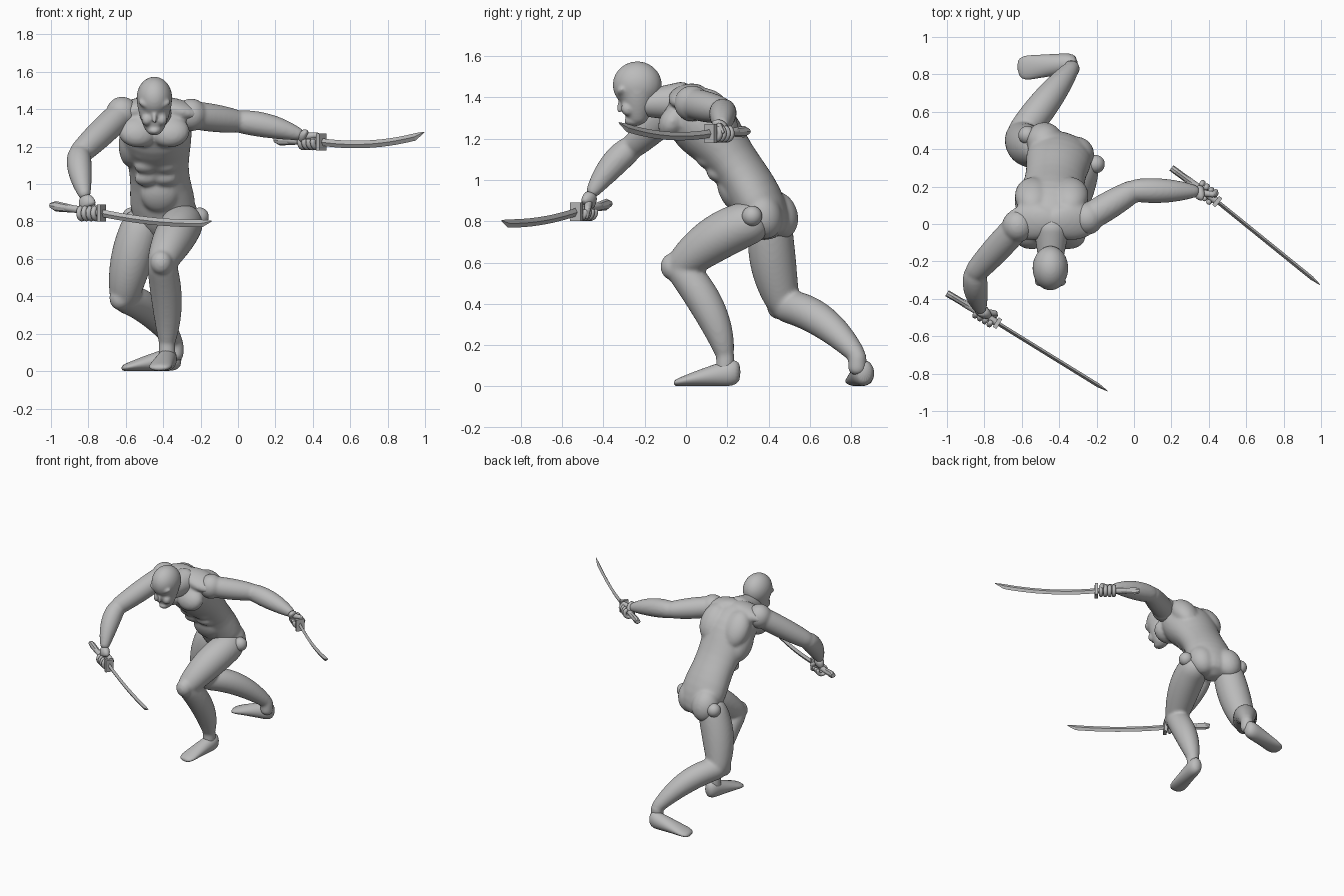
import bpy, bmesh, math
from mathutils import Vector, Matrix, Euler
from mathutils.geometry import interpolate_bezier

cube = bpy.data.objects.get("Cube")
if cube:
    bpy.data.objects.remove(cube, do_unlink=True)

grey = bpy.data.materials.new("plain grey")
grey.use_nodes = True
grey.diffuse_color = (0.5, 0.5, 0.5, 1)
grey.node_tree.nodes["Principled BSDF"].inputs["Base Color"].default_value = grey.diffuse_color

X, Y, Z = Matrix.Identity(3)


def loft(bm, rings, side, axis=None, sides=16):
    """Closed tube through rings of (centre, half width, half depth)."""
    loops = []
    last = len(rings) - 1
    for i, (centre, width, depth) in enumerate(rings):
        along = axis or rings[min(i + 1, last)][0] - rings[max(i - 1, 0)][0]
        along = along.normalized()
        u = (side - along * side.dot(along)).normalized()
        v = along.cross(u)
        angles = [math.tau * k / sides for k in range(sides)]
        loops.append([bm.verts.new(centre + u * width * math.cos(a) + v * depth * math.sin(a)) for a in angles])
    for low, high in zip(loops, loops[1:]):
        for k in range(sides):
            j = (k + 1) % sides
            bm.faces.new((low[k], low[j], high[j], high[k]))
    bm.faces.new(loops[0][::-1])
    bm.faces.new(loops[-1])


def limb(bm, start, end, start_radius, end_radius, bulge=0, bow=Vector(), side=X):
    """Round-ended muscle between two joints, swelling and bowing in the middle."""
    rings = []
    steps = 8
    for i in range(steps + 1):
        t = i / steps
        arch = 4 * t * (1 - t)
        radius = start_radius + (end_radius - start_radius) * t + bulge * arch
        rings.append((start.lerp(end, t) + bow * arch, radius, radius))
    along = (end - start).normalized()
    rings.insert(0, (start - along * start_radius * 0.6, start_radius * 0.7, start_radius * 0.7))
    rings.append((end + along * end_radius * 0.6, end_radius * 0.7, end_radius * 0.7))
    loft(bm, rings, side)


def blob(bm, centre, size, rotation=(0, 0, 0)):
    turn = Euler([math.radians(a) for a in rotation])
    matrix = Matrix.LocRotScale(centre, turn, Vector(size))
    bmesh.ops.create_uvsphere(bm, u_segments=20, v_segments=12, radius=1, matrix=matrix)


def finish(name, bm, voxel=0, smooth=True, soften_steps=4):
    """Make the object; a voxel size fuses overlapping masses into one skin."""
    bmesh.ops.recalc_face_normals(bm, faces=bm.faces)
    mesh = bpy.data.meshes.new(name)
    bm.to_mesh(mesh)
    bm.free()
    mesh.materials.append(grey)
    ob = bpy.data.objects.new(name, mesh)
    bpy.context.collection.objects.link(ob)
    if smooth:
        mesh.shade_smooth()
        ob.modifiers.new("round", "SUBSURF").levels = 1
    if voxel:
        fuse = ob.modifiers.new("fuse", "REMESH")
        fuse.mode = "VOXEL"
        fuse.voxel_size = voxel
        fuse.use_smooth_shade = True
        soften = ob.modifiers.new("soften", "SMOOTH")
        soften.iterations = soften_steps


# Joints of the pose
head = Vector((-.447, -.236, 1.46))
collar = Vector((-.44, -.07, 1.41))
pelvis = Vector((-.38, .42, .71))
left_hip, left_knee, left_ankle = Vector((-.285, .33, .8)), Vector((-.41, -.03, .58)), Vector((-.38, .19, .15))
right_hip, right_knee, right_ankle = Vector((-.51, .41, .8)), Vector((-.61, .475, .39)), Vector((-.335, .83, .15))
left_shoulder, left_elbow, left_wrist = Vector((-.25, .03, 1.37)), Vector((0, .18, 1.335)), Vector((.33, .175, 1.265))
right_shoulder, right_elbow, right_wrist = Vector((-.62, -.01, 1.38)), Vector((-.85, -.26, 1.16)), Vector((-.82, -.455, .94))

# Head: smooth masked skull tapering to the chin, with slight nose, brows and cheeks
bm = bmesh.new()
blob(bm, head, (.098, .122, .115))
chin = head - Z * .16
limb(bm, head - Z * .02, chin, .097, .055, .006)
blob(bm, chin - Z * .015 - Y * .015, (.04, .05, .025))
face = chin - Y * .075
blob(bm, face + Z * .07, (.014, .02, .05), (-20, 0, 0))
for s in (-1, 1):
    blob(bm, face + X * s * .045 + Z * .125, (.045, .025, .02), (0, -25 * s, 0))
    blob(bm, face + X * s * .04 + Z * .045 + Y * .03, (.03, .035, .035))
finish("head", bm, .007, soften_steps=8)

bm = bmesh.new()
limb(bm, chin + Z * .07, collar + Y * .06 - Z * .03, .06, .1)
finish("neck", bm)

# Torso: curved spine fused with muscle masses
bm = bmesh.new()
spine = interpolate_bezier(pelvis, Vector((-.41, .36, .96)), Vector((-.45, .12, 1.26)), collar, 9)
widths = (.09, .17, .185, .165, .163, .185, .2, .19, .13)
depths = (.08, .12, .13, .125, .12, .145, .17, .14, .09)
loft(bm, list(zip(spine, widths, depths)), X - Y * .15)
for s in (-1, 1):
    out = X * s
    # Chest, trapezius, shoulder blade, flank and buttock
    blob(bm, Vector((-.45, -.06, 1.28)) + out * .085, (.11, .07, .09), (-30, 0, -8 * s))
    blob(bm, Vector((-.44, .01, 1.405)) + out * .11, (.15, .1, .05), (10, 15 * s, 0))
    blob(bm, Vector((-.44, .15, 1.32)) + out * .1, (.1, .08, .14), (34, 0, 0))
    blob(bm, Vector((-.45, .13, 1.21)) + out * .13, (.06, .09, .13), (34, 0, 0))
    blob(bm, Vector((-.395, .41, .83)) + (out - Y * s * .45) * .085, (.1, .095, .12), (20, 0, 0))
    # Stomach rows
    for row in range(3):
        blob(bm, Vector((-.44, .045, 1.155)) + out * .05 + (Y * .05 - Z * .065) * row, (.065, .05, .034), (-30, 0, 0))
blob(bm, Vector((-.42, .21, .94)), (.1, .05, .1), (25, 0, 0))
finish("torso", bm, .01, soften_steps=10)

# Hip joints
for name, centre in (("left", Vector((-.205, .32, .825))), ("right", Vector((-.57, .475, .825)))):
    bm = bmesh.new()
    blob(bm, centre, (.05, .05, .05))
    finish(name + "_hip_joint", bm)


# Legs: thigh, kneecap, calf and ankle fused
def leg(name, hip, knee, ankle, kneecap, thigh_bow, calf_bow):
    bm = bmesh.new()
    limb(bm, hip, knee, .105, .08, .022, thigh_bow)
    limb(bm, knee, ankle, .08, .046, .02, calf_bow)
    blob(bm, knee + kneecap, (.06, .055, .065))
    limb(bm, ankle, ankle - Z * .07, .046, .046)
    finish(name, bm, .01, soften_steps=8)


leg("left_leg", left_hip, left_knee, left_ankle, -Y * .04, Z * .03 + X * .01, Y * .035 + X * .015)
leg("right_leg", right_hip, right_knee, right_ankle, -Y * .03 - X * .02, -Y * .02 - X * .01, Z * .05)


# Feet: wedge from heel to toe
def foot(name, heel, toe, half_width):
    rings = []
    steps = 8
    for i in range(steps + 1):
        t = i / steps
        height = .07 - .055 * t ** 1.3
        width = (half_width + .018 * t) * (.65 if i in (0, steps) else 1)
        rings.append((heel.lerp(toe, t) + Z * height, width, height * (.7 if i == 0 else 1)))
    bm = bmesh.new()
    loft(bm, rings, Z.cross(toe - heel), toe - heel)
    finish(name, bm)


foot("left_foot", Vector((-.365, .265, 0)), Vector((-.425, -.06, 0)), .048)
foot("right_foot", Vector((-.3, .865, 0)), Vector((-.625, .83, 0)), .052)


# Arms: deltoid, upper arm and forearm fused
def arm(name, shoulder, elbow, wrist, bow):
    bm = bmesh.new()
    blob(bm, shoulder, (.088, .09, .088))
    limb(bm, shoulder, elbow, .075, .062, .008, side=Z)
    limb(bm, elbow, wrist, .062, .034, .018, bow, side=Z)
    finish(name, bm, .009, soften_steps=8)


arm("left_arm", left_shoulder, left_elbow, left_wrist, Z * .01)
arm("right_arm", right_shoulder, right_elbow, right_wrist, Z * .02 - X * .01)


def armed_hand(name, pommel, guard, middle_height, tip, wrist):
    """Curved sword with a hand wrapped round its grip."""
    reach = tip - guard
    along = Vector((reach.x, reach.y, 0)).normalized()
    across = Z.cross(along)

    # Blade: diamond section, sagging in the middle and narrowing at the tip
    sag = Z * (middle_height - (guard.z + tip.z) / 2)
    rings = []
    steps = 12
    for i in range(steps + 1):
        t = i / steps
        arch = 4 * t * (1 - t)
        rings.append((guard + reach * t + sag * arch, .011, .02))
    rings[-1] = (tip + Z * .012, .002, .003)
    bm = bmesh.new()
    loft(bm, rings, across, along, sides=4)
    finish(name + "_blade", bm, smooth=False)

    # Guard
    bm = bmesh.new()
    basis = Matrix((along, across, Z)).transposed()
    matrix = Matrix.LocRotScale(guard, basis, Vector((.022, .06, .09)))
    bmesh.ops.create_cube(bm, size=1, matrix=matrix)
    finish(name + "_guard", bm, smooth=False)

    # Grip and flared pommel
    bm = bmesh.new()
    limb(bm, pommel.lerp(guard, .3), guard, .02, .02, side=across)
    finish(name + "_grip", bm)
    bm = bmesh.new()
    flare = [(pommel.lerp(guard, t), .018, height) for t, height in ((0, .015), (.1, .028), (.45, .02))]
    loft(bm, flare, across, along, sides=8)
    finish(name + "_pommel", bm, smooth=False)

    # Hand: four fingers round the grip, palm and thumb
    bm = bmesh.new()
    palm_centre = guard - along * .085
    toward = wrist - palm_centre
    toward = (toward - along * toward.dot(along)).normalized()
    other = along.cross(toward)
    for finger in range(4):
        centre = guard - along * .03 * (finger + 1.1)
        curl = []
        for k in range(9):
            a = math.radians(20 + 36 * k)
            curl.append((centre + (toward * math.cos(a) + other * math.sin(a)) * .033, .016, .016))
        loft(bm, curl, along, sides=8)
    knuckles = palm_centre + toward * .025
    palm = wrist.lerp(knuckles, .55)
    loft(bm, [(wrist, .035, .032), (palm, .05, .034), (knuckles, .056, .026)], along)
    bend = guard - along * .04 - other * .035 + toward * .02
    limb(bm, palm, bend, .02, .016, side=along)
    limb(bm, bend, bend - toward * .04, .016, .012, side=along)
    finish(name + "_hand", bm)


armed_hand("right", Vector((-1, -.37, .885)), Vector((-.73, -.53, .845)), .8, Vector((-.142, -.893, .79)), right_wrist)
armed_hand("left", Vector((.2, .3, 1.235)), Vector((.445, .12, 1.225)), 1.215, Vector((.995, -.325, 1.265)), left_wrist)
